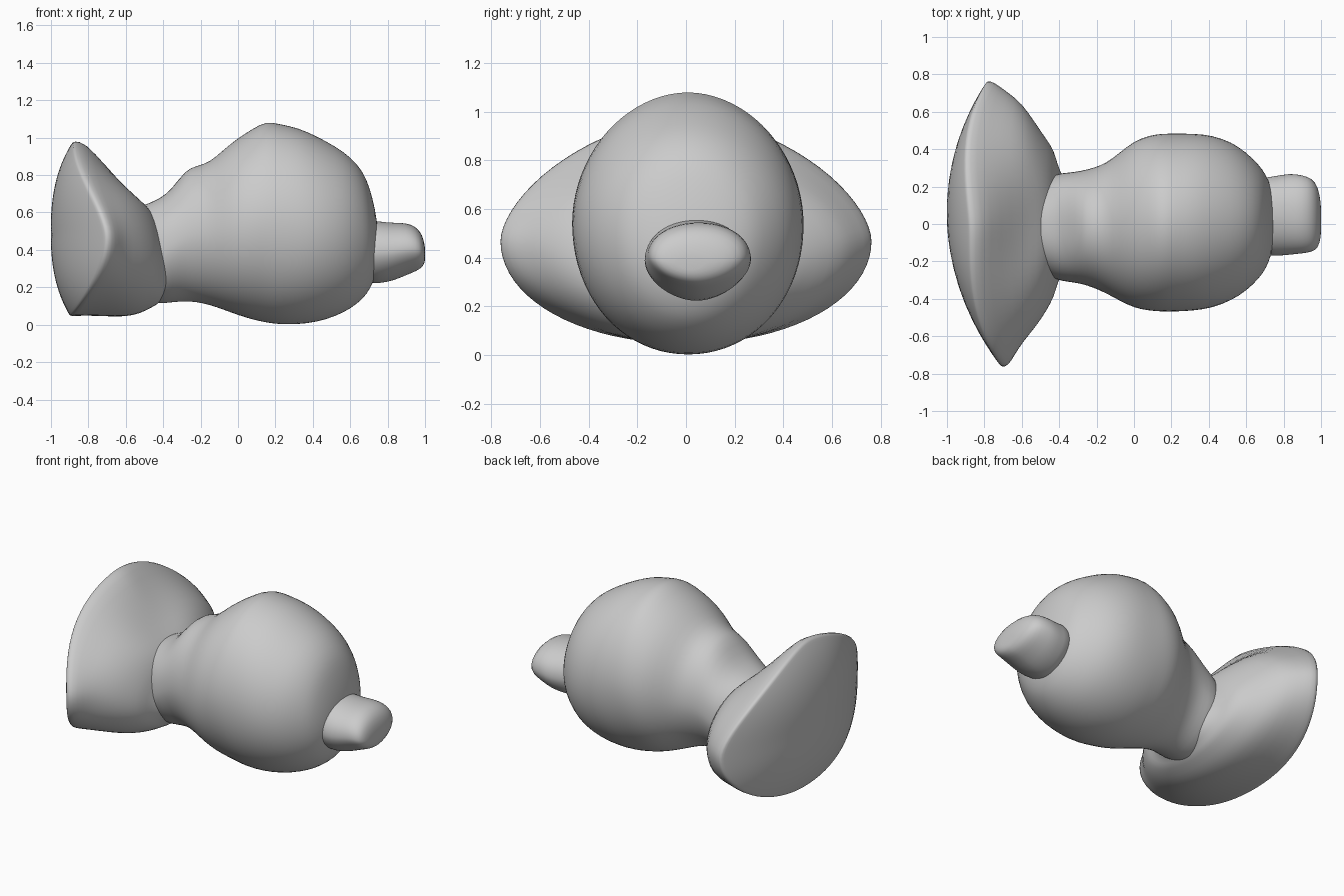
import bpy, bmesh, math

old = bpy.data.objects.get("Cube")
if old:
    bpy.data.objects.remove(old, do_unlink=True)

# One plain clay material
CLAY = (0.6, 0.6, 0.6, 1.0)
clay = bpy.data.materials.new("grey clay")
clay.use_nodes = True
clay.diffuse_color = CLAY
clay.node_tree.nodes["Principled BSDF"].inputs["Base Color"].default_value = CLAY

SEGS = 40


def oval(x, y0, y1, z0, z1, up=2.0, low=2.0, mid=None, hollow=0.0):
    """Superellipse ring at x; upper and lower halves have own exponents.
    mid is the height of the widest point, hollow sinks the top centre."""
    if mid is None:
        mid = (z0 + z1) / 2
    ring = []
    for i in range(SEGS):
        a = 2 * math.pi * i / SEGS
        c, s = math.cos(a), math.sin(a)
        n = up if s > 0 else low
        c = math.copysign(abs(c) ** (2 / n), c)
        s = math.copysign(abs(s) ** (2 / n), s)
        z = mid + s * ((z1 - mid) if s > 0 else (mid - z0))
        if s > 0:
            z -= hollow * math.exp(-(c / 0.42) ** 2)
        ring.append((x, (y0 + y1) / 2 + c * (y1 - y0) / 2, z))
    return ring


def loft(name, rings):
    """Skin a list of rings, cap both ends and smooth the result."""
    bm = bmesh.new()
    rows = [[bm.verts.new(p) for p in ring] for ring in rings]
    for a, b in zip(rows, rows[1:]):
        for i in range(SEGS):
            j = (i + 1) % SEGS
            bm.faces.new((a[i], a[j], b[j], b[i]))
    for row in (rows[0], rows[-1]):
        mid = bm.verts.new([sum(v.co[k] for v in row) / SEGS for k in range(3)])
        for i in range(SEGS):
            bm.faces.new((row[i], row[(i + 1) % SEGS], mid))
    bmesh.ops.recalc_face_normals(bm, faces=bm.faces)
    mesh = bpy.data.meshes.new(name)
    bm.to_mesh(mesh)
    bm.free()
    mesh.materials.append(clay)
    mesh.polygons.foreach_set("use_smooth", [True] * len(mesh.polygons))
    obj = bpy.data.objects.new(name, mesh)
    bpy.context.collection.objects.link(obj)
    sub = obj.modifiers.new("smooth", 'SUBSURF')
    sub.levels = sub.render_levels = 1
    return obj


def sole(y, z):
    """Bowed end face: x position for a point on the foot's outer side."""
    return (-1 + 0.12 * abs((z - 0.5) / 0.48) ** 2.7
            + 0.25 * abs(y / 0.76) ** 2.2 - 0.05 * y)


# Flared foot: bowed outer face, rounded rim, hollow upper slope, shoulder
outline = oval(0, -0.77, 0.77, 0.042, 0.985, 1.65, 2.05, 0.47)
foot = []
for s in (0.12, 0.35, 0.6, 0.8, 0.92, 0.975, 1.0):
    ring = [(y * s, 0.48 + (z - 0.48) * s) for _, y, z in outline]
    foot.append([(sole(y, z), y, z) for y, z in ring])
rim = [(x + 0.06 - 0.035 * abs(y), y * 0.99, 0.48 + (z - 0.48) * 0.985)
       for x, y, z in foot[-1]]
skirt = oval(-0.60, -0.64, 0.65, 0.04, 0.79, 1.9, 2, 0.44, 0.06)
half = [tuple((p[k] + q[k]) / 2 for k in range(3)) for p, q in zip(rim, skirt)]
foot += [rim, half, skirt,
         oval(-0.52, -0.545, 0.53, 0.06, 0.71, 2, 2, 0.40, 0.05),
         oval(-0.465, -0.46, 0.45, 0.09, 0.64, 2, 2, 0.36, 0.03),
         oval(-0.428, -0.39, 0.395, 0.11, 0.56, 2, 2, 0.34),
         oval(-0.41, -0.32, 0.32, 0.13, 0.49, 2, 2, 0.32),
         oval(-0.38, -0.25, 0.25, 0.15, 0.44, 2, 2, 0.30),
         oval(-0.32, -0.15, 0.15, 0.18, 0.38, 2, 2, 0.29)]
loft("flared_foot", foot)

# Neck and round body as one skin, with a small peak on the crown
body = [(-0.60, -0.20, 0.18, 0.16, 0.59, 2.2, 1.8), (-0.51, -0.25, 0.22, 0.13, 0.64, 2.3, 1.8),
        (-0.42, -0.30, 0.27, 0.11, 0.67, 2.4, 1.85), (-0.35, -0.31, 0.275, 0.12, 0.73, 2.3, 1.85),
        (-0.28, -0.32, 0.285, 0.125, 0.83, 2.0, 1.85), (-0.22, -0.34, 0.30, 0.12, 0.85, 2.0, 1.85),
        (-0.15, -0.37, 0.325, 0.105, 0.87, 2.0, 1.9), (-0.08, -0.41, 0.38, 0.08, 0.935, 2, 1.95),
        (0.0, -0.45, 0.445, 0.05, 1.0, 2, 2), (0.08, -0.465, 0.475, 0.025, 1.05, 1.95, 2),
        (0.15, -0.47, 0.485, 0.01, 1.09, 1.9, 2), (0.22, -0.47, 0.485, 0.0, 1.075, 1.95, 2.05),
        (0.32, -0.465, 0.485, 0.0, 1.055, 2, 2.05), (0.42, -0.45, 0.475, 0.012, 1.01, 2, 2),
        (0.52, -0.41, 0.44, 0.043, 0.955, 2, 2), (0.60, -0.36, 0.385, 0.083, 0.90, 2, 2),
        (0.67, -0.29, 0.315, 0.138, 0.82, 2, 2), (0.705, -0.24, 0.265, 0.19, 0.73, 2, 2),
        (0.733, -0.17, 0.20, 0.25, 0.62, 2, 2), (0.75, -0.09, 0.11, 0.33, 0.50, 2, 2)]
loft("round_body", [oval(*r) for r in body])

# Blunt nub at the far end, narrower underneath
nub = [(0.66, -0.17, 0.25, 0.22, 0.57), (0.76, -0.172, 0.255, 0.22, 0.55),
       (0.83, -0.165, 0.272, 0.235, 0.545), (0.90, -0.158, 0.262, 0.265, 0.545),
       (0.95, -0.15, 0.245, 0.285, 0.525), (0.985, -0.13, 0.20, 0.305, 0.485),
       (1.0, -0.07, 0.11, 0.335, 0.42)]
loft("end_nub", [oval(*r, 2.1, 1.8) for r in nub])
